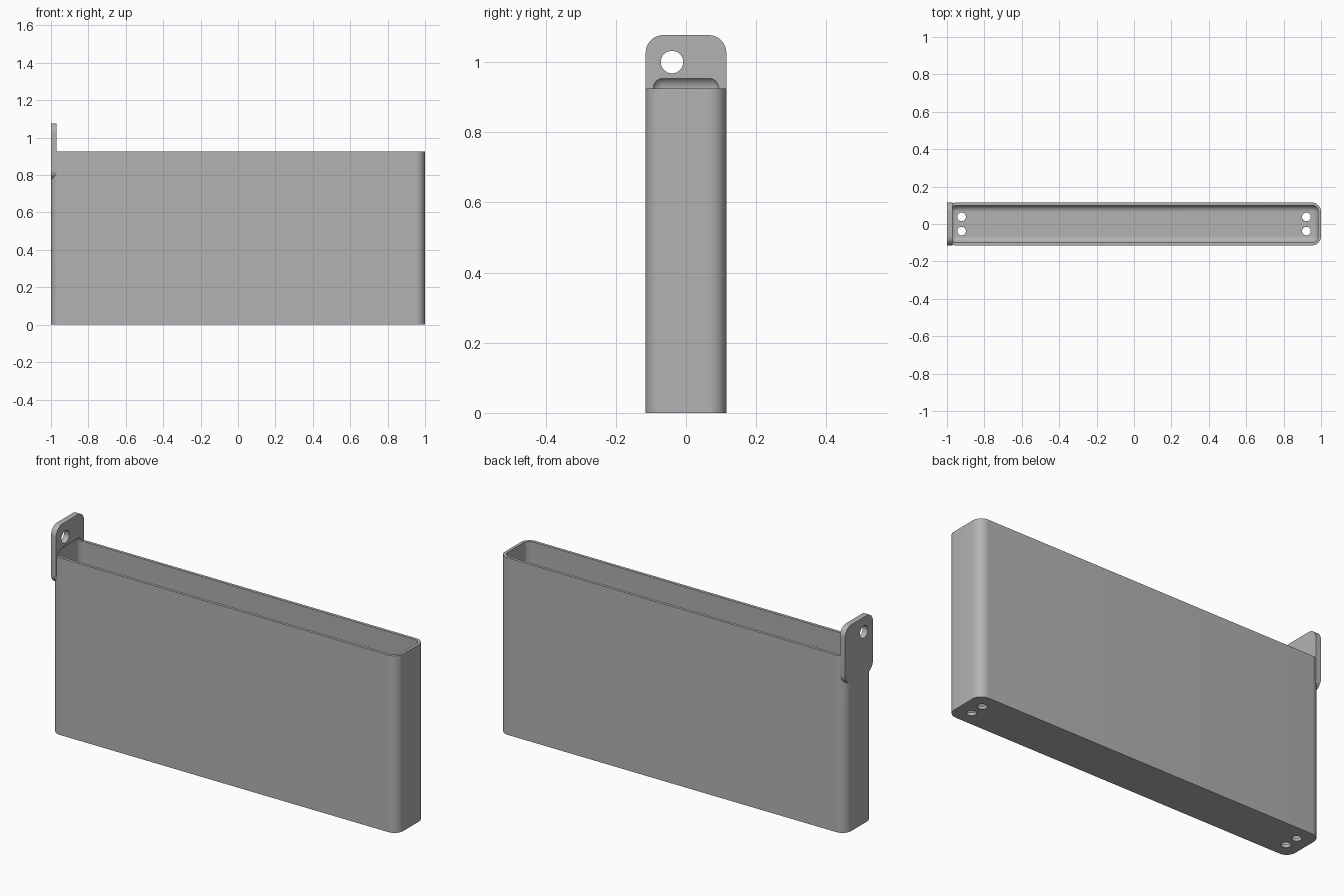
import bpy, bmesh, math
from mathutils import Matrix, Vector

cube = bpy.data.objects.get("Cube")
if cube:
    bpy.data.objects.remove(cube, do_unlink=True)

grey = bpy.data.materials.new("plain grey")
grey.use_nodes = True
COLOUR = (0.45, 0.45, 0.45, 1)
grey.diffuse_color = COLOUR
grey.node_tree.nodes["Principled BSDF"].inputs["Base Color"].default_value = COLOUR


def finish(name, bm):
    mesh = bpy.data.meshes.new(name)
    bm.to_mesh(mesh)
    bm.free()
    mesh.materials.append(grey)
    obj = bpy.data.objects.new(name, mesh)
    bpy.context.collection.objects.link(obj)
    return obj


def rounded_box(name, low, high, radius, axis=None, segments=10):
    """Box between two corners; rounds edges along one axis, or all of them."""
    low, high = Vector(low), Vector(high)
    bm = bmesh.new()
    bmesh.ops.create_cube(bm, size=1)
    bmesh.ops.scale(bm, vec=high - low, verts=bm.verts)
    bmesh.ops.translate(bm, vec=(low + high) / 2, verts=bm.verts)
    edges = [e for e in bm.edges if axis is None
             or abs((e.verts[0].co - e.verts[1].co).normalized()[axis]) > 0.9]
    bmesh.ops.bevel(bm, geom=edges, offset=radius, segments=segments,
                    profile=0.5, affect='EDGES')
    return finish(name, bm)


def drill(name, centre, radius, along_x=False):
    bm = bmesh.new()
    turn = Matrix.Rotation(math.pi / 2, 4, 'Y') if along_x else Matrix()
    bmesh.ops.create_cone(bm, cap_ends=True, segments=40, radius1=radius,
                          radius2=radius, depth=0.12,
                          matrix=Matrix.Translation(centre) @ turn)
    return finish(name, bm)


def combine(target, tool, operation):
    mod = target.modifiers.new(tool.name, 'BOOLEAN')
    mod.operation, mod.solver, mod.object = operation, 'EXACT', tool
    bpy.context.view_layer.objects.active = target
    bpy.ops.object.modifier_apply(modifier=mod.name)
    bpy.data.objects.remove(tool, do_unlink=True)


# Tall narrow holder with rounded upright corners
holder = rounded_box("holder", (-1, -0.115, 0), (1, 0.115, 0.925), 0.05, axis=2)

# Hanging tab flush with the end wall
tab = rounded_box("hanging_tab", (-1, -0.115, 0.775), (-0.97, 0.115, 1.077), 0.05, axis=0)
combine(holder, tab, 'UNION')

# Fully rounded cavity, which also scoops the foot of the tab
cavity = rounded_box("cavity", (-0.985, -0.1, 0.015), (0.985, 0.1, 0.96), 0.035)
combine(holder, cavity, 'DIFFERENCE')

# Drain holes in the floor and the eyelet in the tab
for x in (-0.922, 0.922):
    for y in (-0.038, 0.038):
        combine(holder, drill("drain_hole", (x, y, 0), 0.023), 'DIFFERENCE')
combine(holder, drill("eyelet", (-0.985, -0.04, 1.0), 0.032, True), 'DIFFERENCE')

# Smooth rounded corners, crisp rims
bpy.ops.object.select_all(action='DESELECT')
holder.select_set(True)
bpy.context.view_layer.objects.active = holder
bpy.ops.object.shade_smooth_by_angle(angle=math.radians(30))
